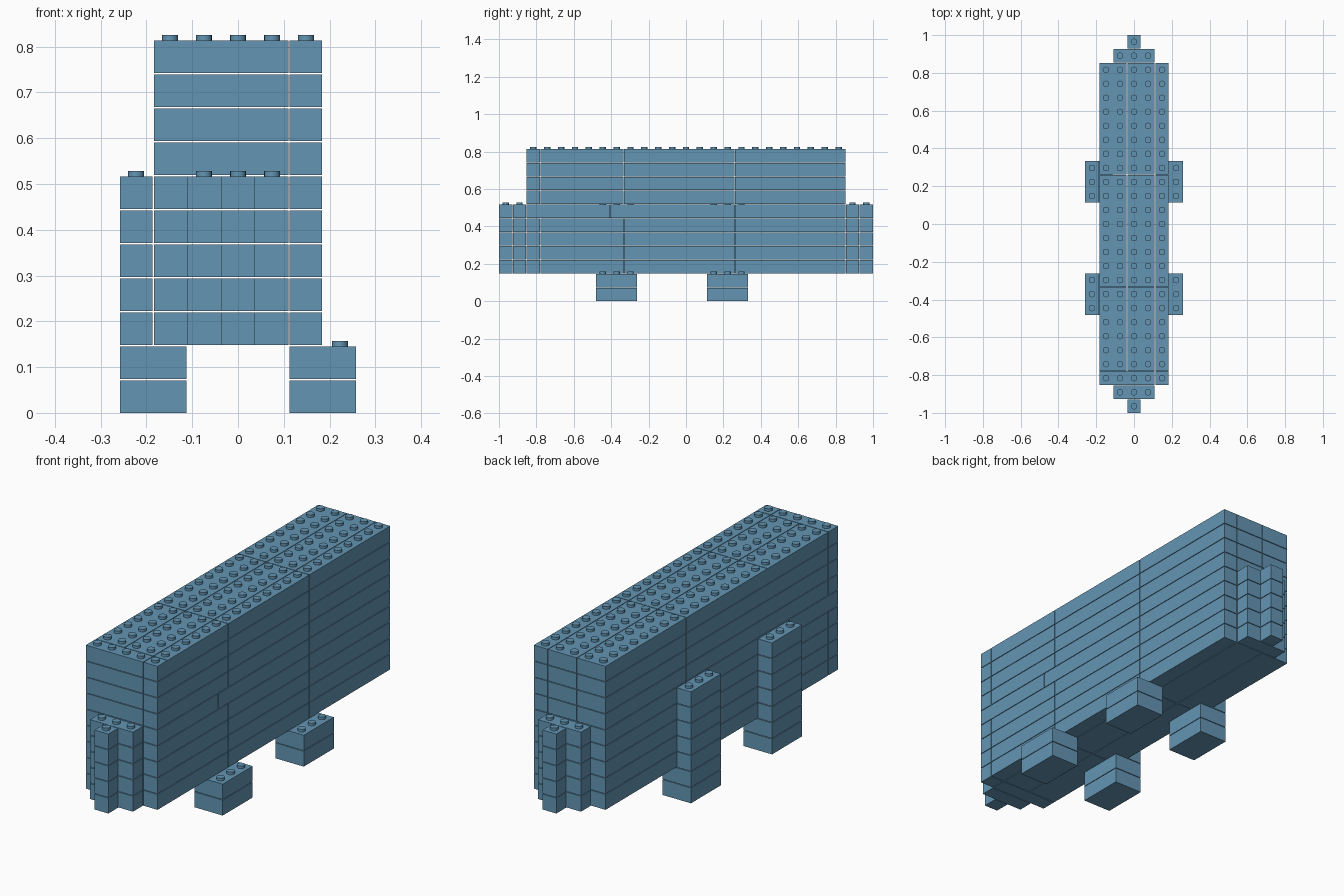
import bpy
import bmesh
from math import radians
from mathutils import Matrix, Vector

GAP = 0.003                 # seam between neighbouring bricks
U = (2 + GAP) / 27          # stud pitch, also the brick height
STUD_R, STUD_H = 0.0172, 0.012

cube = bpy.data.objects.get("Cube")
if cube:
    bpy.data.objects.remove(cube, do_unlink=True)

blue = bpy.data.materials.new("dusty blue")
blue.use_nodes = True
COLOUR = (0.127, 0.30, 0.456, 1)
blue.diffuse_color = COLOUR
blue.node_tree.nodes["Principled BSDF"].inputs["Base Color"].default_value = COLOUR


def brick(bm, x0, x1, y0, y1, layer):
    """One brick, bounds in stud units, inset by half a seam."""
    size = Vector(((x1 - x0) * U - GAP, (y1 - y0) * U - GAP, U - GAP))
    centre = Vector(((x0 + x1) / 2 * U, (y0 + y1) / 2 * U, layer * U + size.z / 2))
    bmesh.ops.create_cube(bm, size=1, matrix=Matrix.Translation(centre) @ Matrix.Diagonal(size.to_4d()))


def studs(bm, x0, x1, y0, y1, layer):
    """Grid of studs on top of a layer."""
    for i in range(round(x1 - x0)):
        for j in range(round(y1 - y0)):
            spot = ((x0 + i + 0.5) * U, (y0 + j + 0.5) * U, (layer + 1) * U - GAP + STUD_H / 2)
            bmesh.ops.create_cone(bm, cap_ends=True, segments=16, radius1=STUD_R, radius2=STUD_R,
                                  depth=STUD_H, matrix=Matrix.Translation(spot))


def finish(bm, name):
    mesh = bpy.data.meshes.new(name)
    bm.to_mesh(mesh)
    bm.free()
    mesh.materials.append(blue)
    obj = bpy.data.objects.new(name, mesh)
    bpy.context.collection.objects.link(obj)
    bpy.ops.object.select_all(action="DESELECT")
    obj.select_set(True)
    bpy.context.view_layer.objects.active = obj
    bpy.ops.object.shade_smooth_by_angle(angle=radians(35))


def column(name, x0, x1, y0, y1, layers, stud_area=None):
    """Stack of equal bricks with studs on the exposed top."""
    bm = bmesh.new()
    for layer in layers:
        brick(bm, x0, x1, y0, y1, layer)
    studs(bm, *(stud_area or (x0, x1, y0, y1)), layers[-1])
    finish(bm, name)


# Main body: long strips laid side by side, with a cross row at the front
STRIPS = ((-2.5, -0.5), (-0.5, 1.5), (1.5, 2.5))
body = bmesh.new()
for layer in range(2, 11):
    if layer == 6:
        cuts = (-11.5, -5.5, 3.5, 11.5)
    else:
        cuts = (-10.5, -4.5, 3.5, 11.5)
        brick(body, -2.5, 1.5, -11.5, -10.5, layer)
        brick(body, 1.5, 2.5, -11.5, -10.5, layer)
    for x0, x1 in STRIPS:
        for y0, y1 in zip(cuts, cuts[1:]):
            brick(body, x0, x1, y0, y1, layer)
studs(body, -2.5, 2.5, -11.5, 11.5, 10)
finish(body, "body")

# Stepped ends
column("front_step_inner", -1.5, 1.5, -12.5, -11.5, range(2, 7))
column("front_step_outer", -0.5, 0.5, -13.5, -12.5, range(2, 7))
column("back_step_inner", -1.5, 1.5, 11.5, 12.5, range(2, 7))
column("back_step_outer", -0.5, 0.5, 12.5, 13.5, range(2, 7))

# Feet on both sides, with tall posts on the right side only
for place, y in (("front", -6.5), ("back", 1.5)):
    column(place + "_left_foot", 1.5, 3.5, y, y + 3, range(2), (2.5, 3.5, y, y + 3))
    column(place + "_right_foot", -3.5, -1.5, y, y + 3, range(2), (-3.5, -3.5, y, y))
    column(place + "_right_post", -3.5, -2.5, y, y + 3, range(2, 7))
